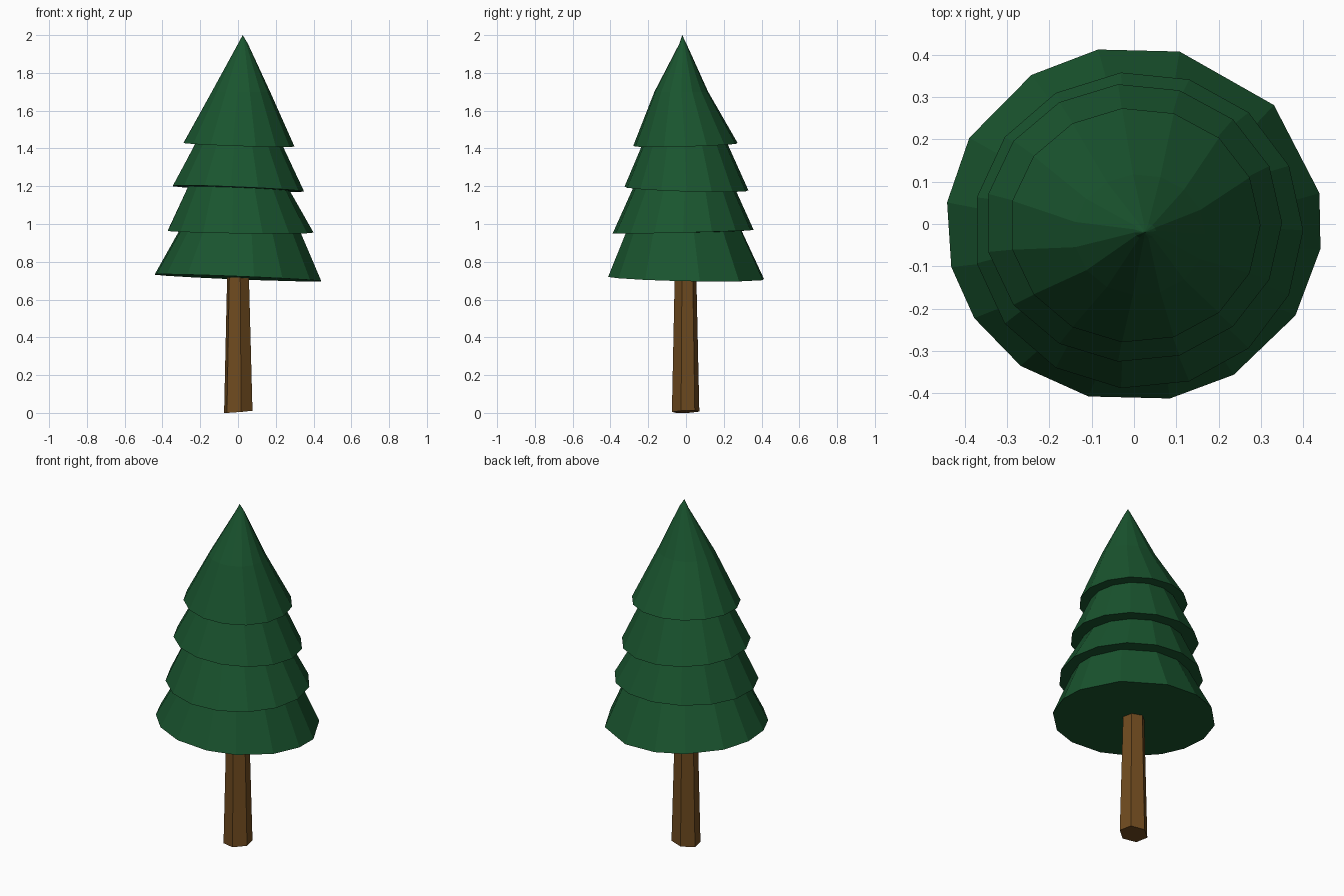
import bpy
from math import radians, cos, sin

if "Cube" in bpy.data.objects:
    bpy.data.objects.remove(bpy.data.objects["Cube"])


def material(name, color):
    m = bpy.data.materials.new(name)
    m.diffuse_color = (*color, 1)
    m.use_nodes = True
    m.node_tree.nodes["Principled BSDF"].inputs["Base Color"].default_value = m.diffuse_color
    return m


def ring(x0, x1, y0, y1, z, angles, kx=0.0, ky=0.0):
    """Polygon fitted to x/y extents, with a slight tilt in z."""
    cx, cy, rx, ry = (x0 + x1) / 2, (y0 + y1) / 2, (x1 - x0) / 2, (y1 - y0) / 2
    pts = []
    for a in angles:
        x, y = cx + rx * cos(radians(a)), cy + ry * sin(radians(a))
        pts.append((x, y, z + kx * x + ky * y))
    return pts


def loft(name, rings, mat, apex=None):
    """Skin a stack of rings, capped below and closed by a cap or an apex."""
    n = len(rings[0])
    verts = [p for r in rings for p in r]
    faces = [tuple(reversed(range(n)))]
    for k in range(len(rings) - 1):
        for i in range(n):
            j = (i + 1) % n
            faces.append((k * n + i, k * n + j, (k + 1) * n + j, (k + 1) * n + i))
    last = (len(rings) - 1) * n
    if apex:
        verts.append(apex)
        faces += [(last + i, last + (i + 1) % n, len(verts) - 1) for i in range(n)]
    else:
        faces.append(tuple(range(last, last + n)))
    mesh = bpy.data.meshes.new(name)
    mesh.from_pydata(verts, [], faces)
    mesh.update()
    mesh.materials.append(mat)
    obj = bpy.data.objects.new(name, mesh)
    bpy.context.collection.objects.link(obj)
    return obj


green = material("needles", (0.01, 0.09, 0.028))
brown = material("bark", (0.16, 0.07, 0.014))

# Trunk: tapered six-sided post running up into the foliage
hexa = [-79 + 60 * i for i in range(6)]
loft("trunk", [
    ring(-0.078, 0.081, -0.076, 0.072, 0.006, hexa, 0.08, 0.03),
    ring(-0.06, 0.06, -0.06, 0.055, 0.76, hexa),
], brown)

# Foliage: four stepped tiers, each a wide rim and a narrower neck
low = [-166, -148, -127, -104, -79, -58, -31, -8, 10, 42, 76, 101, 123, 151, 173]
mid = [-168 + 24 * i for i in range(15)]
loft("foliage", [
    ring(-0.445, 0.445, -0.42, 0.42, 0.715, low, -0.04, -0.02),
    ring(-0.315, 0.335, -0.325, 0.30, 0.958, low, -0.01, 0.02),
    ring(-0.38, 0.40, -0.39, 0.36, 0.96, mid, -0.013, 0.025),
    ring(-0.27, 0.275, -0.28, 0.265, 1.185, mid, -0.04, -0.03),
    ring(-0.352, 0.35, -0.327, 0.332, 1.187, mid, -0.043, -0.03),
    ring(-0.23, 0.237, -0.235, 0.22, 1.42, mid, -0.03, 0.025),
    ring(-0.294, 0.299, -0.281, 0.275, 1.42, mid, -0.034, 0.027),
    ring(-0.142, 0.17, -0.168, 0.118, 1.70, mid),
    ring(0.0, 0.052, -0.035, 0.002, 1.955, mid),
], green, apex=(0.025, -0.02, 2.0))
